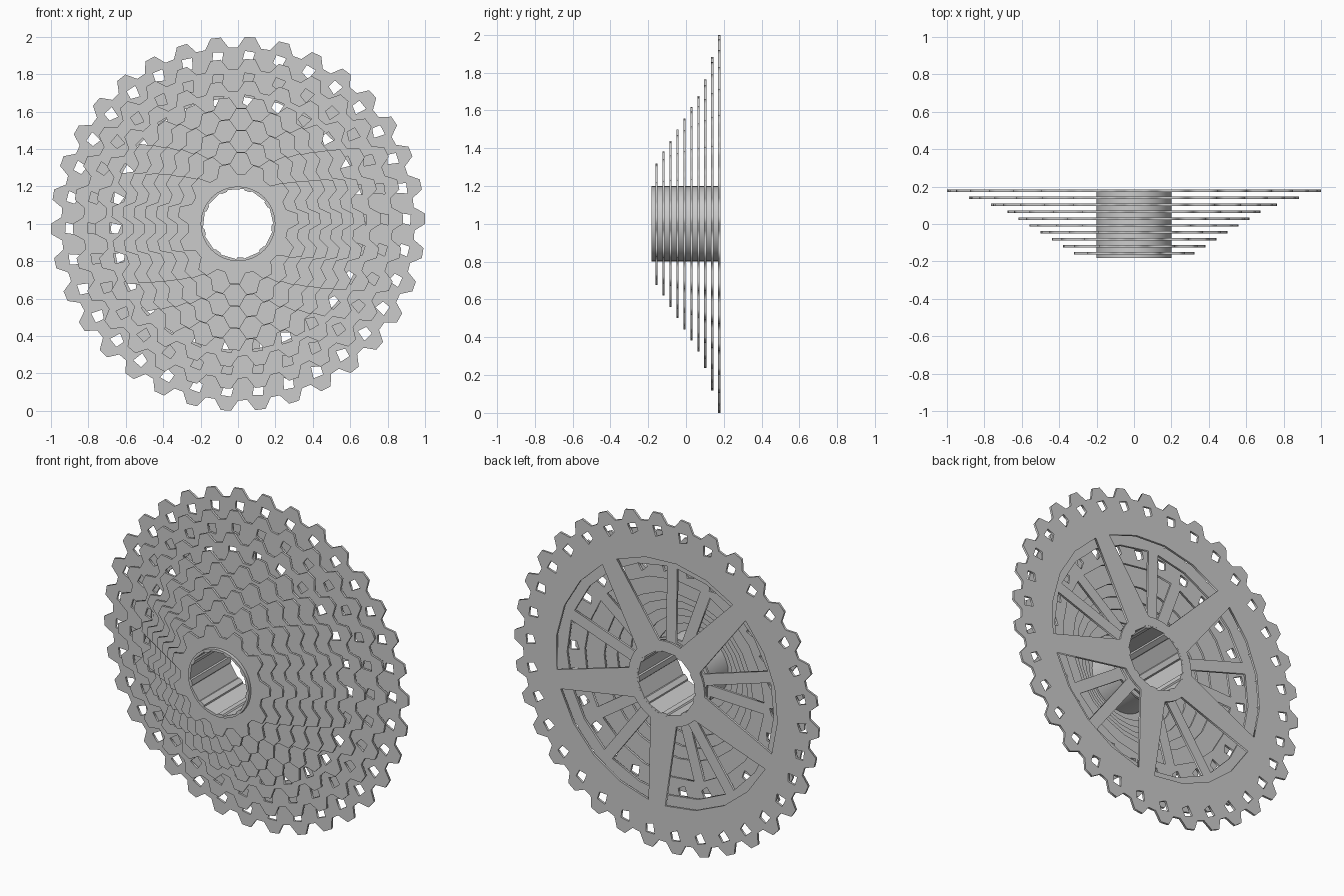
import bpy
from math import sin, cos, pi, asin, radians

if "Cube" in bpy.data.objects:
    bpy.data.objects.remove(bpy.data.objects["Cube"])

THICK = 0.013
STEP = 0.037
BACK_Y = 0.177
TEETH = [11, 13, 15, 17, 19, 21, 23, 26, 30, 34]
BORE = 0.195


def polar(r, a):
    return (r * cos(a), r * sin(a))


def circle(r, n):
    return [polar(r, 2 * pi * i / n) for i in range(n)]


def toothed_outline(n, r, phase):
    # trapezoid teeth around the rim
    pitch = 2 * pi / n
    pts = []
    for i in range(n):
        a = phase + i * pitch
        for rr, f in ((r - 0.056, -0.36), (r, -0.15), (r, 0.15), (r - 0.056, 0.36)):
            pts.append(polar(rr, a + f * pitch))
    return pts


def tooth_holes(n, r, phase):
    # small trapezoid lightening hole below each tooth
    loops = []
    for i in range(n):
        a = phase + 2 * pi * i / n
        loops.append([polar(r - 0.14, a - 0.018 / r), polar(r - 0.12, a + 0.035 / r),
                      polar(r - 0.075, a + 0.025 / r), polar(r - 0.08, a - 0.035 / r)])
    return loops


def windows(start, r_in, r_out, w_in, w_out, n=5):
    # openings left between evenly spaced straight spokes
    loops = []
    for k in range(n):
        a = start + 2 * pi * k / n
        b = a + 2 * pi / n
        o0, o1 = a + asin(w_out / r_out), b - asin(w_out / r_out)
        i0, i1 = a + asin(w_in / r_in), b - asin(w_in / r_in)
        pts = [polar(r_out, o0 + (o1 - o0) * j / 4) for j in range(5)]
        pts += [polar(r_in, i1 + (i0 - i1) * j / 4) for j in range(5)]
        loops.append(pts)
    return loops


def plate(name, loops, y, thick):
    # filled 2D outline with holes, extruded and stood upright facing -y
    cu = bpy.data.curves.new(name, 'CURVE')
    cu.dimensions = '2D'
    cu.fill_mode = 'BOTH'
    cu.extrude = thick / 2
    for pts in loops:
        sp = cu.splines.new('POLY')
        sp.points.add(len(pts) - 1)
        for p, (x, z) in zip(sp.points, pts):
            p.co = (x, z, 0, 1)
        sp.use_cyclic_u = True
    ob = bpy.data.objects.new(name, cu)
    bpy.context.collection.objects.link(ob)
    ob.rotation_euler = (pi / 2, 0, 0)
    ob.location = (0, y, 1)
    bpy.ops.object.select_all(action='DESELECT')
    ob.select_set(True)
    bpy.context.view_layer.objects.active = ob
    bpy.ops.object.convert(target='MESH')
    return bpy.context.object


# sprockets, smallest at the front
for i, n in enumerate(TEETH):
    r = n / 34
    phase = 0.15 * 2 * pi / n
    y = BACK_Y - STEP * (len(TEETH) - 1 - i)
    loops = [toothed_outline(n, r, phase)]
    if i >= 7:
        loops += tooth_holes(n, r, phase)
    if i == 9:      # wide spokes
        loops += [circle(BORE, 20)] + windows(radians(59), 0.25, 0.73, 0.085, 0.055)
    elif i == 8:    # narrow spokes
        loops += [circle(BORE, 20)] + windows(radians(91), 0.24, 0.68, 0.033, 0.033)
    elif i == 7:
        loops += [circle(BORE, 20)] + windows(radians(110), 0.24, 0.59, 0.033, 0.033)
    else:           # plain rings overlapping the next smaller one
        inner = BORE if i < 2 else TEETH[i - 1] / 34 - 0.13
        loops.append(circle(inner, 24))
    plate(f"sprocket_{i + 1}", loops, y, THICK)

# hub tube with shallow splines in the bore
bore = []
for k in range(9):
    a = 2 * pi * k / 9
    for rr, f in ((0.189, 0.0), (0.189, 0.68), (0.181, 0.72), (0.181, 0.96)):
        bore.append(polar(rr, a + f * 2 * pi / 9))
hub = plate("hub_tube", [circle(0.2, 32), bore], 0.0, 0.366)
bpy.ops.object.shade_smooth_by_angle(angle=radians(15))
